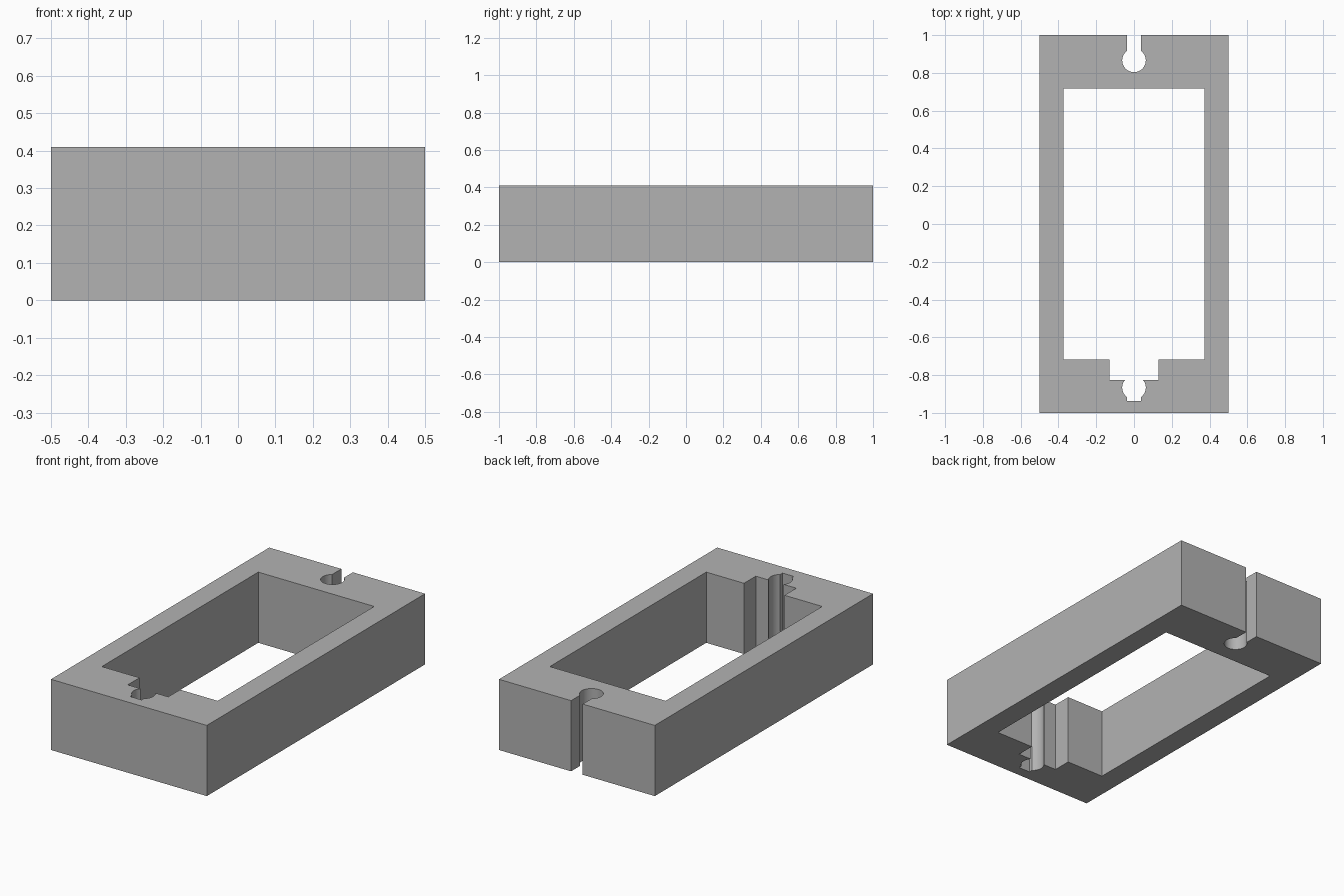
import bpy
import bmesh
import math

old = bpy.data.objects.get("Cube")
if old:
    bpy.data.objects.remove(old, do_unlink=True)

HEIGHT = 0.41
HALF_W, HALF_L = 0.5, 1.0        # outer block
WIN_X, WIN_Y = 0.372, 0.717      # window opening
NOTCH_X, NOTCH_Y = 0.13, 0.825   # step in the front of the window
SLOT_X, SLOT_END = 0.037, 0.937  # narrow slot
HOLE_Y, HOLE_R = 0.866, 0.0625   # round hole


def arc(cy, start, end, steps=14):
    """Points along the +x half of a round hole."""
    angles = [start + (end - start) * i / steps for i in range(steps + 1)]
    return [(HOLE_R * math.cos(a), cy + HOLE_R * math.sin(a)) for a in angles]


slot_angle = math.acos(SLOT_X / HOLE_R)
notch_angle = math.asin((HOLE_Y - NOTCH_Y) / HOLE_R)

# Left half of the plan: outside, back keyhole, window, front keyhole
outline = [(0, -HALF_L), (HALF_W, -HALF_L), (HALF_W, HALF_L), (SLOT_X, HALF_L)]
outline += arc(HOLE_Y, slot_angle, -math.pi / 2)
outline += [(0, WIN_Y), (WIN_X, WIN_Y), (WIN_X, -WIN_Y), (NOTCH_X, -WIN_Y),
            (NOTCH_X, -NOTCH_Y)]
outline += arc(-HOLE_Y, notch_angle, -slot_angle)
outline += [(SLOT_X, -SLOT_END), (0, -SLOT_END)]

# Mirror the plan, weld the centre line and extrude it upward
bm = bmesh.new()
for side in (1, -1):
    face = bm.faces.new([bm.verts.new((side * x, y, 0)) for x, y in outline])
    if side < 0:
        face.normal_flip()
bmesh.ops.remove_doubles(bm, verts=bm.verts, dist=0.0005)
result = bmesh.ops.extrude_face_region(bm, geom=bm.faces[:], use_keep_orig=True)
top = [v for v in result["geom"] if isinstance(v, bmesh.types.BMVert)]
bmesh.ops.translate(bm, verts=top, vec=(0, 0, HEIGHT))
bmesh.ops.recalc_face_normals(bm, faces=bm.faces)

mesh = bpy.data.meshes.new("slotted_frame")
bm.to_mesh(mesh)
bm.free()
frame = bpy.data.objects.new("slotted_frame", mesh)
bpy.context.collection.objects.link(frame)

# Plain grey material
grey = bpy.data.materials.new("plain grey")
grey.use_nodes = True
colour = (0.45, 0.45, 0.45, 1)
grey.diffuse_color = colour
grey.node_tree.nodes["Principled BSDF"].inputs["Base Color"].default_value = colour
mesh.materials.append(grey)

# Smooth round walls, crisp corners
bpy.ops.object.select_all(action="DESELECT")
frame.select_set(True)
bpy.context.view_layer.objects.active = frame
bpy.ops.object.shade_smooth_by_angle(angle=math.radians(30))
